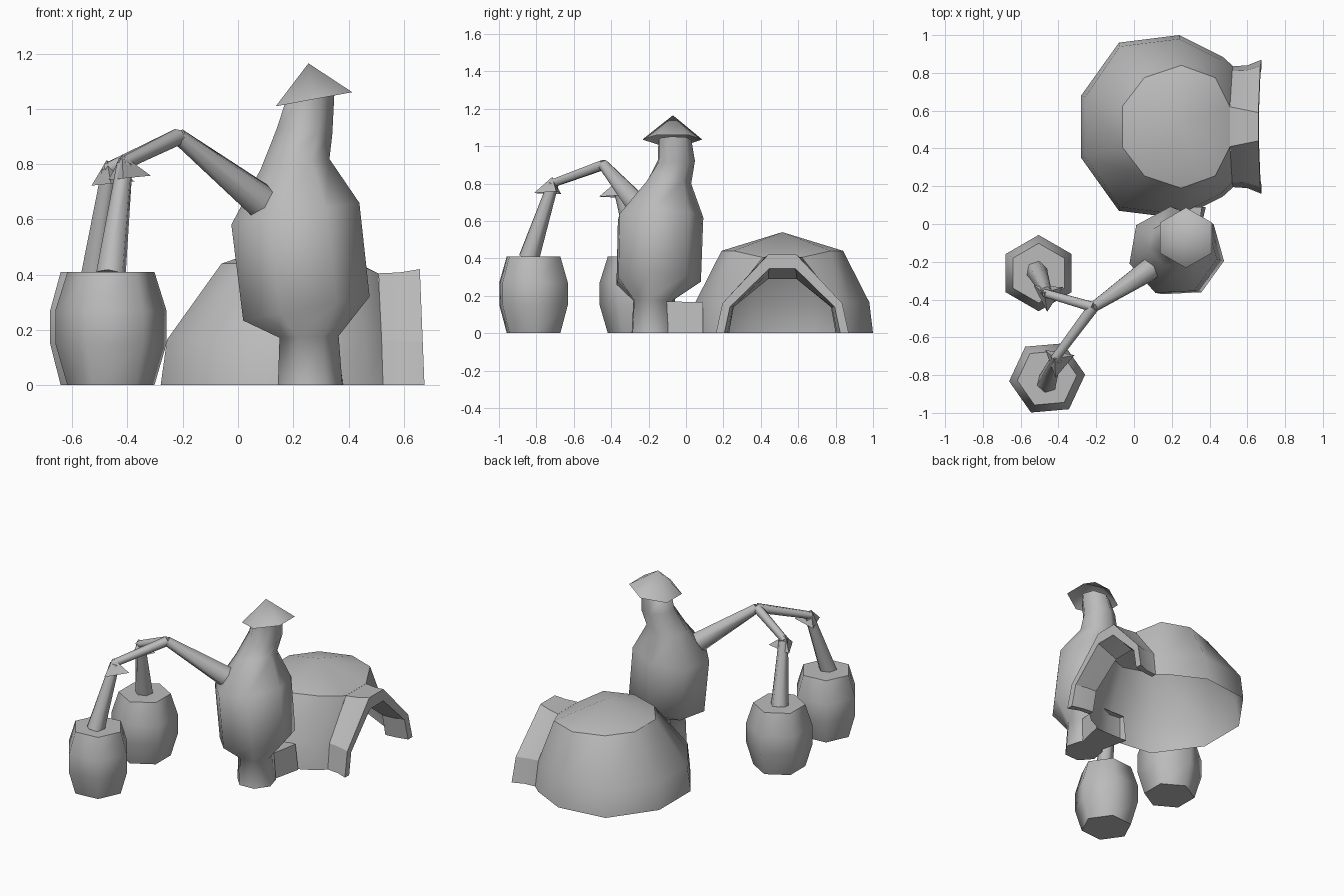
import bpy, bmesh
from math import sin, cos, radians
from mathutils import Vector

cube = bpy.data.objects.get("Cube")
if cube:
    bpy.data.objects.remove(cube)

grey = bpy.data.materials.new("plain_grey")
grey.use_nodes = True
COLOUR = (0.5, 0.5, 0.5, 1)
grey.diffuse_color = COLOUR
grey.node_tree.nodes["Principled BSDF"].inputs["Base Color"].default_value = COLOUR


def loft(name, rings, start=True, end=True, angle=65):
    """Skin a list of equal-length rings; a one-point last ring makes an apex."""
    bm = bmesh.new()
    loops = [[bm.verts.new(p) for p in ring] for ring in rings]
    for a, b in zip(loops, loops[1:]):
        n = len(a)
        for i in range(n):
            j = (i + 1) % n
            bm.faces.new((a[i], a[j], b[0]) if len(b) == 1 else (a[i], a[j], b[j], b[i]))
    if start:
        bm.faces.new(loops[0][::-1])
    if end and len(loops[-1]) > 2:
        bm.faces.new(loops[-1])
    bmesh.ops.recalc_face_normals(bm, faces=bm.faces)
    mesh = bpy.data.meshes.new(name)
    bm.to_mesh(mesh)
    bm.free()
    mesh.materials.append(grey)
    obj = bpy.data.objects.new(name, mesh)
    bpy.context.collection.objects.link(obj)
    bpy.ops.object.select_all(action='DESELECT')
    obj.select_set(True)
    bpy.context.view_layer.objects.active = obj
    bpy.ops.object.shade_smooth_by_angle(angle=radians(angle))
    return obj


def ring(x, y, z, r, sides, phase=0, slope=0):
    """Regular polygon whose height rises with x by the given slope."""
    pts = []
    for i in range(sides):
        a = radians(phase + 360 * i / sides)
        pts.append((x + r * cos(a), y + r * sin(a), z + slope * r * cos(a)))
    return pts


def pipe(name, path, sides=6):
    """Tapered pipe through (point, radius) pairs, mitred at the bends."""
    pts = [Vector(p) for p, r in path]
    rings = []
    for i, (p, r) in enumerate(path):
        d = (pts[min(i + 1, len(pts) - 1)] - pts[max(i - 1, 0)]).normalized()
        u = d.cross(Vector((0.3, -0.9, 0.2))).normalized()
        v = d.cross(u)
        rings.append([pts[i] + r * (cos(t) * u + sin(t) * v)
                      for t in (radians(360 * k / sides) for k in range(sides))])
    return loft(name, rings)


# Leaning tower with a flared body and narrow neck
tower = [(.26, -.18, 0, .12, 0), (.256, -.18, .175, .11, .03),
         (.245, -.155, .277, .235, .19), (.205, -.145, .62, .238, .17),
         (.205, -.10, .80, .128, .15), (.24, -.055, .92, .103, -.1),
         (.258, -.063, 1.035, .092, .18)]
loft("tower", [ring(x, y, z, r, 7, -10, s) for x, y, z, r, s in tower])

# Tilted conical hat on the neck
loft("tower_hat", [ring(.275, -.073, 1.035, .16, 6, 90, .185), [(.255, -.07, 1.165)]], start=False)

# Arm with its two branches
JOINT = (-.215, -.44, .9)
pipe("main_arm", [((.09, -.235, .66), .068), (JOINT, .031)])
ENDS = {"back": (-.475, -.365, .78), "front": (-.42, -.715, .80)}
for side, tip in ENDS.items():
    pipe(side + "_branch", [(JOINT, .03), (tip, .024)])

# Pots, spouts and the small flared collars at the branch ends
POTS = {"back": (-.505, -.26, 90, 27, (-.515, -.25)),
        "front": (-.46, -.815, 5, 20, (-.46, -.84))}
for side, (x, y, phase, turn, foot) in POTS.items():
    profile = [(0, .158), (.15, .202), (.27, .202), (.41, .158)]
    loft(side + "_pot", [ring(x, y, z, r, 6, phase) for z, r in profile])
    tx, ty, tz = ENDS[side]
    pipe(side + "_spout", [((foot[0], foot[1], .40), .056), ((tx + .01, ty + .005, tz), .03)])
    loft(side + "_collar", [ring(tx + .02, ty - .01, tz - .05, .09, 3, turn, .1),
                            [(tx, ty, tz + .035)]], start=False)

# Dome: half outlines mirrored about its middle, open towards +x
MID = .515


def mirrored(half, z):
    return ([(x, MID + d, z) for x, d in half]
            + [(x, MID - d, z) for x, d in reversed(half)])


base = mirrored([(.525, .32), (.47, .37), (.24, .485), (-.08, .445), (-.28, .165)], 0)
waist = mirrored([(.52, .295), (.46, .355), (.24, .465), (-.075, .425), (-.257, .16)], .165)
rim = mirrored([(.508, .105), (.43, .26), (.25, .325), (.055, .26), (-.06, .11)], .44)
rim[0] = (.508, MID + .105, .405)
rim[-1] = (.508, MID - .105, .405)
wall = loft("dome_wall", [base, waist, rim], start=False, end=False)
bm = bmesh.new()
bm.from_mesh(wall.data)
doorway = [f for f in bm.faces if all(v.co.x > .5 for v in f.verts)]
bmesh.ops.delete(bm, geom=doorway, context='FACES')
bm.to_mesh(wall.data)
bm.free()
loft("dome_cap", [rim, [(.23, MID, .54)]], start=False)


# Flaring entrance arch
def arch(x0, lean, outer, inner):
    def side(half):
        return [(x0 - lean * z, MID + d, z) for d, z in half]

    def full(half):
        return side(half) + side([(-d, z) for d, z in reversed(half)])
    return full(outer) + full(inner)[::-1]


loft("entrance_arch", [
    arch(.525, .04, [(.32, 0), (.295, .165), (.105, .405)], [(.285, 0), (.26, .14), (.075, .29)]),
    arch(.6, .04, [(.325, 0), (.298, .16), (.09, .408)], [(.293, 0), (.265, .14), (.075, .32)]),
    arch(.675, .04, [(.355, 0), (.32, .16), (.075, .42)], [(.31, 0), (.28, .14), (.07, .345)]),
], angle=30)

# Low passage between the tower and the dome
loft("passage", [
    [(.19, -.13, 0), (.33, -.13, 0), (.33, -.11, .17), (.19, -.11, .17)],
    [(.14, .09, 0), (.38, .09, 0), (.36, .09, .165), (.16, .09, .165)],
], start=False, end=False, angle=30)
